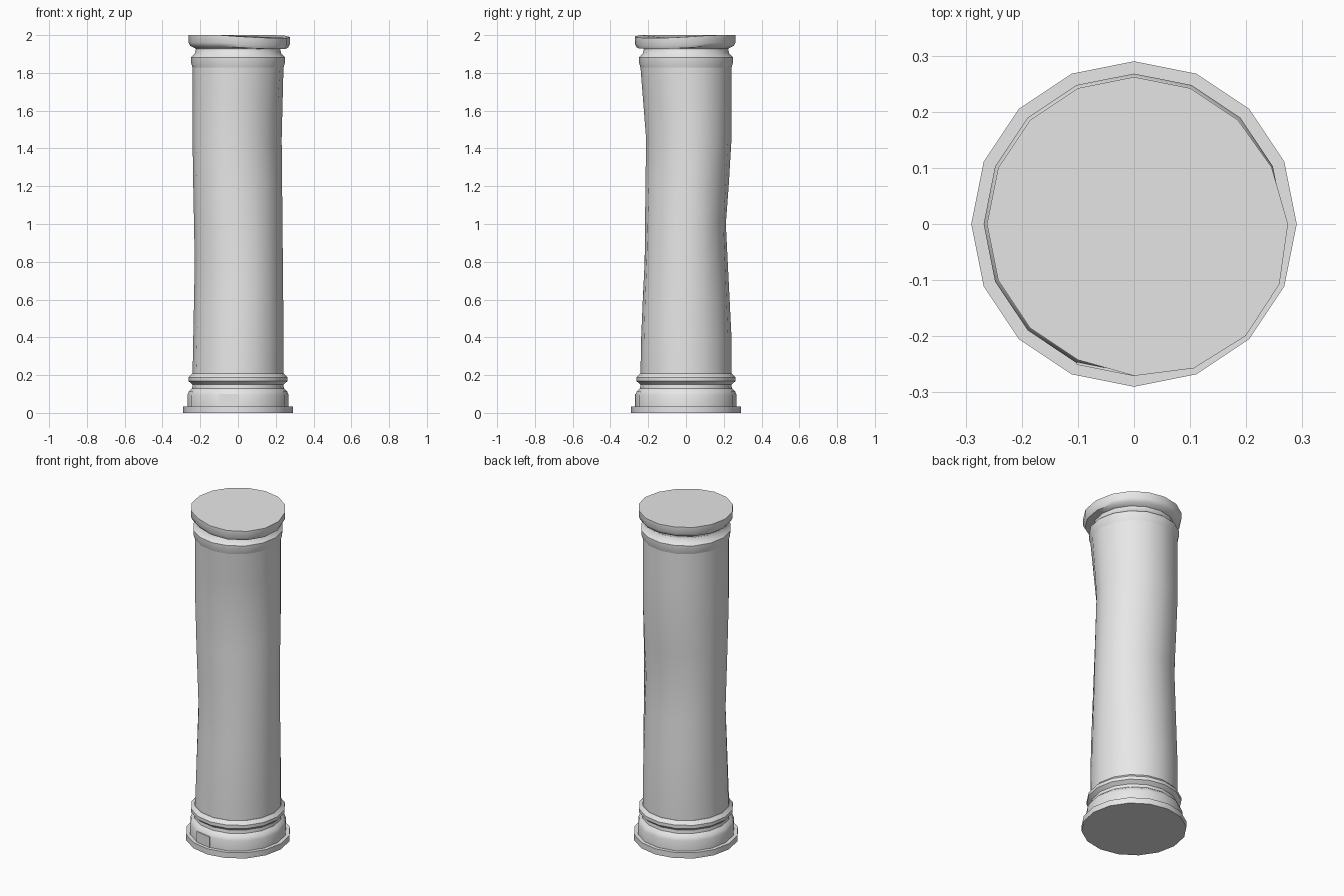
import bpy, bmesh
from math import radians, degrees, sin, cos, pi

if "Cube" in bpy.data.objects:
    bpy.data.objects.remove(bpy.data.objects["Cube"])

SIDES = 16
stone = bpy.data.materials.new("grey stone")
stone.use_nodes = True
GREY = (0.8, 0.8, 0.8, 1)
stone.diffuse_color = GREY
stone.node_tree.nodes["Principled BSDF"].inputs["Base Color"].default_value = GREY

# Worn hollows: direction, height, depth, reach above, reach below
HOLLOWS = [(-62, 1.45, 0.036, 0.38, 1.0),
           (90, 1.0, 0.03, 0.4, 0.6),
           (225, 0.8, 0.02, 0.6, 0.6)]


def facing(angle, direction, spread):
    """1 in the given direction, fading to 0 at the spread."""
    gap = abs((degrees(angle) - direction + 180) % 360 - 180)
    return max(0, cos(min(gap / spread, 1) * pi / 2))


def worn(angle, z, r):
    for direction, height, depth, above, below in HOLLOWS:
        reach = above if z > height else below
        r -= depth * facing(angle, direction, 75) * max(0, 1 - abs(z - height) / reach)
    return r, z


def chipped(angle, z, r):
    """The crown leans out and down at one corner."""
    chip = facing(angle, -40, 70)
    if z > 1.93:
        r += 0.02 * chip
        z -= 0.016 * chip
    return r, z


def plain(angle, z, r):
    return r, z


def turned(name, profile, shape=plain):
    """Turn a (radius, height) profile into a closed, faceted drum."""
    bm = bmesh.new()
    rings = []
    for r, z in profile:
        ring = []
        for i in range(SIDES):
            a = 2 * pi * i / SIDES
            rr, zz = shape(a, z, r)
            ring.append(bm.verts.new((rr * cos(a), rr * sin(a), zz)))
        rings.append(ring)
    for low, high in zip(rings, rings[1:]):
        for i in range(SIDES):
            j = (i + 1) % SIDES
            bm.faces.new((low[i], low[j], high[j], high[i]))
    bm.faces.new(rings[0][::-1])
    bm.faces.new(rings[-1])
    return finish(name, bm)


def finish(name, bm):
    mesh = bpy.data.meshes.new(name)
    bm.to_mesh(mesh)
    bm.free()
    mesh.materials.append(stone)
    obj = bpy.data.objects.new(name, mesh)
    bpy.context.collection.objects.link(obj)
    bpy.ops.object.select_all(action='DESELECT')
    obj.select_set(True)
    bpy.context.view_layer.objects.active = obj
    bpy.ops.object.shade_smooth_by_angle(angle=radians(42))
    return obj


# Foot slab
turned("foot_slab", [(0.29, 0), (0.29, 0.035)])

# Base moulding with its groove and round collar
turned("base_moulding", [(0.268, 0.03), (0.268, 0.095), (0.26, 0.115),
                         (0.243, 0.13), (0.241, 0.15), (0.262, 0.168),
                         (0.262, 0.188), (0.243, 0.208)])

# Worn shaft
heights = [0.2, 0.4, 0.6, 0.8, 1.0, 1.2, 1.45, 1.65, 1.83]
turned("shaft", [(0.241, z) for z in heights], worn)

# Neck collar and crown
turned("neck_collar", [(0.24, 1.825), (0.249, 1.855), (0.25, 1.882),
                       (0.23, 1.9), (0.224, 1.92)])
turned("crown", [(0.222, 1.9), (0.224, 1.928), (0.252, 1.942),
                 (0.262, 1.96), (0.262, 2.0)], chipped)

# Small plate on the front of the base, lying on one facet
bm = bmesh.new()
bmesh.ops.create_cube(bm, size=1)
a = radians(-101.25)
facet = 0.268 * cos(pi / SIDES)
for v in bm.verts:
    along, out, up = v.co.x * 0.104, facet + v.co.y * 0.006, 0.067 + v.co.z * 0.064
    v.co = (out * cos(a) - along * sin(a), out * sin(a) + along * cos(a), up)
bmesh.ops.recalc_face_normals(bm, faces=bm.faces)
finish("front_plate", bm)
